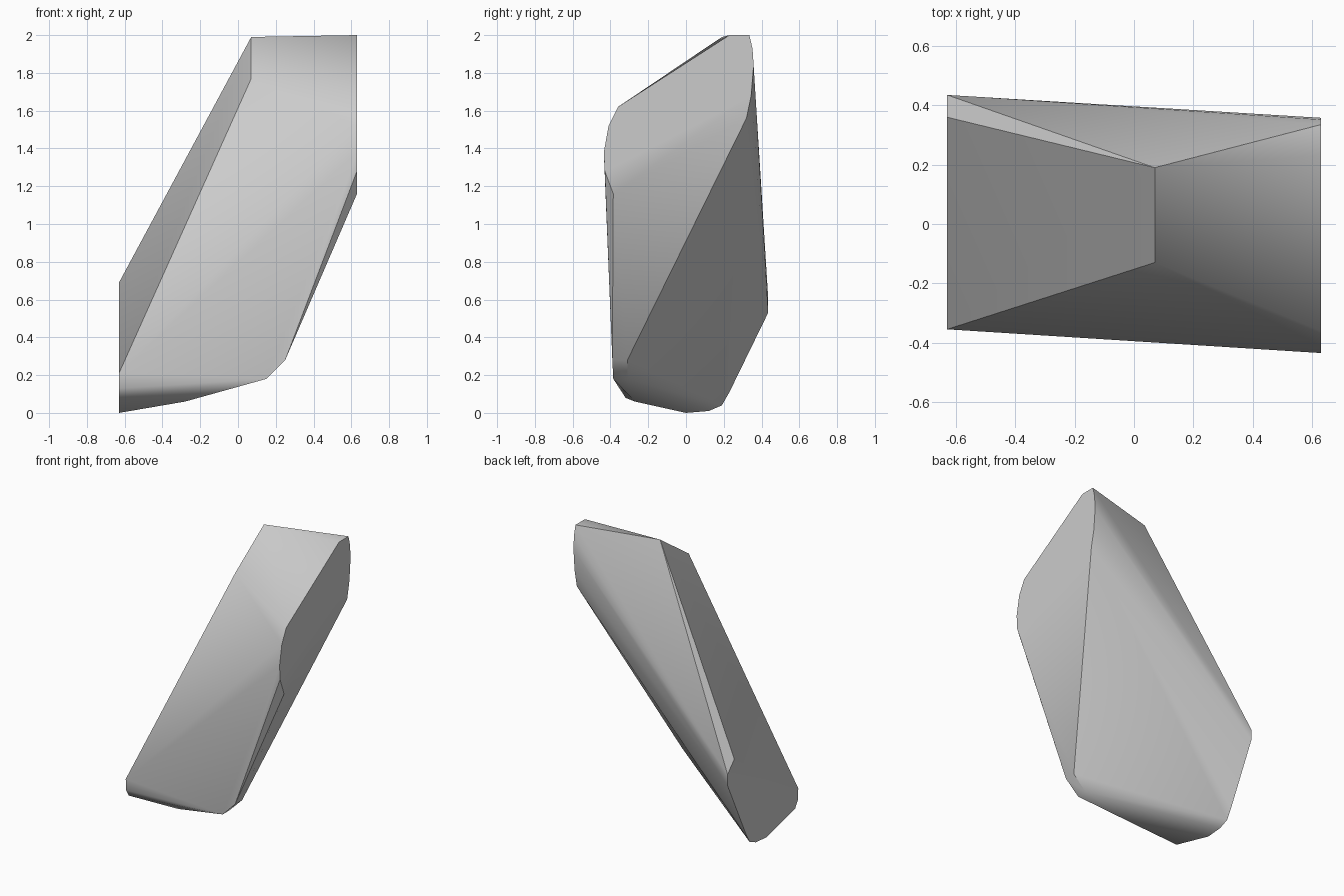
import bpy, bmesh, math

old = bpy.data.objects.get("Cube")
if old:
    bpy.data.objects.remove(old, do_unlink=True)

# Stone colour
stone = bpy.data.materials.new("stone grey")
stone.use_nodes = True
grey = (0.6, 0.6, 0.6, 1)
stone.diffuse_color = grey
stone.node_tree.nodes["Principled BSDF"].inputs["Base Color"].default_value = grey

HALF_LENGTH = 0.63

# Flat end outlines as (y, z)
low_end = [(0.36, 0.69), (0.435, 0.61), (0.435, 0.53), (0.23, 0.11), (0.19, 0.04),
           (0.12, 0.01), (0, 0), (-0.32, 0.08), (-0.35, 0.13), (-0.355, 0.21)]
high_end = [(-0.36, 1.62), (-0.41, 1.52), (-0.435, 1.38), (-0.43, 1.28), (-0.385, 1.16),
            (0.32, 1.56), (0.345, 1.68), (0.358, 1.84), (0.352, 1.93), (0.335, 2.0), (0.23, 2.0)]

# Top ridge and worn lower corner between the ends
ridge = [(0.07, -0.13, 1.77), (0.07, 0.19, 1.99)]
worn_corner = [(0.25, -0.39, 0.28), (0.25, -0.31, 0.28), (0.15, -0.385, 0.18),
               (0.15, -0.31, 0.18), (-0.28, -0.27, 0.06)]

points = ([(-HALF_LENGTH, y, z) for y, z in low_end]
          + [(HALF_LENGTH, y, z) for y, z in high_end] + ridge + worn_corner)

# Chipped stone: the convex skin around the outlines
bm = bmesh.new()
for p in points:
    bm.verts.new(p)
hull = bmesh.ops.convex_hull(bm, input=bm.verts)
unused = {v for v in hull["geom_interior"] + hull["geom_unused"] if isinstance(v, bmesh.types.BMVert)}
bmesh.ops.delete(bm, geom=list(unused), context="VERTS")
bmesh.ops.dissolve_limit(bm, angle_limit=math.radians(1), verts=bm.verts, edges=bm.edges)
bmesh.ops.recalc_face_normals(bm, faces=bm.faces)

mesh = bpy.data.meshes.new("rock_shard")
bm.to_mesh(mesh)
bm.free()
mesh.materials.append(stone)
rock = bpy.data.objects.new("rock_shard", mesh)
bpy.context.collection.objects.link(rock)

# Soft worn faces with crisp breaks
bpy.ops.object.select_all(action="DESELECT")
rock.select_set(True)
bpy.context.view_layer.objects.active = rock
bpy.ops.object.shade_smooth_by_angle(angle=math.radians(35))
